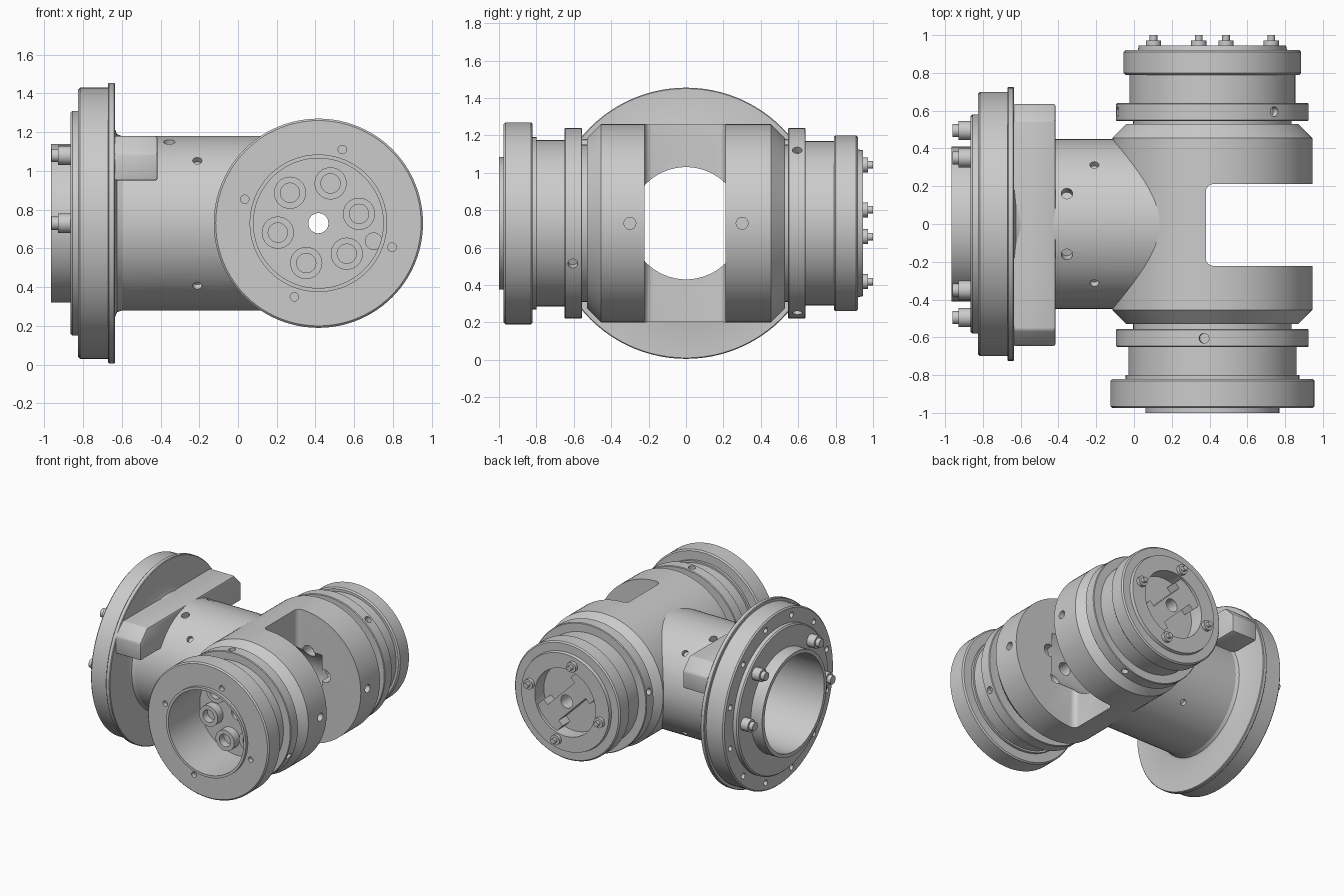
import bpy, bmesh
from math import sin, cos, radians, pi
from mathutils import Vector

if "Cube" in bpy.data.objects:
    bpy.data.objects.remove(bpy.data.objects["Cube"])

AX, AZ, SEG = 0.415, 0.73, 96      # cross axis position, shared axis height


def pt(axis, r, a, t):
    if axis == 'X':
        return Vector((t, r * cos(a), AZ + r * sin(a)))
    return Vector((AX + r * cos(a), t, AZ + r * sin(a)))


def finish(bm, name):
    bmesh.ops.recalc_face_normals(bm, faces=bm.faces)
    me = bpy.data.meshes.new(name)
    bm.to_mesh(me)
    bm.free()
    ob = bpy.data.objects.new(name, me)
    bpy.context.collection.objects.link(ob)
    return ob


def lathe(name, axis, profile):
    """Turn a closed (radius, position) profile about the axis."""
    bm = bmesh.new()
    rings = [[bm.verts.new(pt(axis, r, 2 * pi * i / SEG, t)) for i in range(SEG)]
             for r, t in profile]
    for k, a in enumerate(rings):
        b = rings[(k + 1) % len(rings)]
        for i in range(SEG):
            j = (i + 1) % SEG
            bm.faces.new((a[i], a[j], b[j], b[i]))
    return finish(bm, name)


def rods(name, items, seg=24):
    """One mesh of cylinders, each (start, end, radius)."""
    bm = bmesh.new()
    for p0, p1, r in items:
        p0, p1 = Vector(p0), Vector(p1)
        d = p1 - p0
        m = d.to_track_quat('Z', 'Y').to_matrix().to_4x4()
        m.translation = (p0 + p1) / 2
        bmesh.ops.create_cone(bm, cap_ends=True, segments=seg, radius1=r,
                              radius2=r, depth=d.length, matrix=m)
    return finish(bm, name)


def prism(name, axis, outline, lo, hi):
    """Extrude an outline along X (outline in y,z) or Y (outline in x,z)."""
    bm = bmesh.new()
    f = [(lambda u, v, t: (t, u, v)), (lambda u, v, t: (u, t, v))][axis == 'Y']
    a = [bm.verts.new(f(u, v, lo)) for u, v in outline]
    b = [bm.verts.new(f(u, v, hi)) for u, v in outline]
    bm.faces.new(a)
    bm.faces.new(b)
    for i in range(len(a)):
        j = (i + 1) % len(a)
        bm.faces.new((a[i], a[j], b[j], b[i]))
    return finish(bm, name)


def apply_mod(ob, mod):
    bpy.context.view_layer.objects.active = ob
    bpy.ops.object.modifier_apply(modifier=mod.name)


def boolean(ob, other, op='DIFFERENCE'):
    m = ob.modifiers.new('bool', 'BOOLEAN')
    m.operation, m.object, m.solver = op, other, 'EXACT'
    apply_mod(ob, m)
    bpy.data.objects.remove(other)


def bevel(ob, w, n=3):
    m = ob.modifiers.new('bevel', 'BEVEL')
    m.width, m.segments = w, n
    apply_mod(ob, m)


# T-shaped body: cross barrel plus tube
body = lathe('fork_body', 'Y', [(.052, -.53), (.455, -.53), (.53, -.455),
                                (.53, .455), (.455, .53), (.052, .53)])
boolean(body, rods('tube', [((-.63, 0, AZ), (.34, 0, AZ), .45)], SEG), 'UNION')

# fork slot with rounded floor corners
slot = prism('slot', 'X', [(-.222, -.3), (.212, -.3), (.212, 1.8), (-.222, 1.8)], .38, 1.4)
bevel(slot, .04, 4)
boolean(body, slot)

# stepped bore along the tube
boolean(body, rods('wide_bore', [((-.8, 0, AZ), (-.02, 0, AZ), .38)], SEG))
boolean(body, rods('narrow_bore', [((-.3, 0, AZ), (.6, 0, AZ), .3)], SEG))

# screw holes in the tube, jaw tips and inner jaw faces
holes = []
for sy in (-1, 1):
    holes.append(((.85, sy * .3, AZ), (1.1, sy * .3, AZ), .032))
    holes.append(((-.355, sy * .14, AZ + .36), (-.355, sy * .19, AZ + .5), .03))
    for sz in (-1, 1):
        holes.append(((-.21, sy * .29, AZ + sz * .3), (-.21, sy * .36, AZ + sz * .37), .024))
    for k in range(6):
        a = radians(13 + 60 * k)
        if cos(a) > 0:
            holes.append((pt('Y', .215, a, sy * .19), pt('Y', .215, a, sy * .32), .05))
boolean(body, rods('holes', holes))

# mounting flange with spigot ring
flange = lathe('mounting_flange', 'X', [
    (.38, -.60), (.38, -.965), (.41, -.965), (.41, -.865), (.57, -.865), (.58, -.855),
    (.58, -.825), (.69, -.825), (.70, -.815), (.70, -.67), (.72, -.67), (.725, -.665),
    (.725, -.64), (.72, -.635), (.485, -.635), (.46, -.625), (.45, -.60)])
boolean(flange, rods('rim_holes', [
    (pt('X', .635, radians(15 + 30 * k), -.9), pt('X', .635, radians(15 + 30 * k), -.79), .022)
    for k in range(12)]))

# locating key across the top of the tube, cleared by the bore
key = prism('locating_key', 'X', [(-.645, .95), (.635, .95), (.635, 1.09), (.55, 1.18),
                                  (-.56, 1.18), (-.645, 1.09)], -.64, -.415)
bevel(key, .012, 2)
boolean(key, rods('clearance', [((-.9, 0, AZ), (0, 0, AZ), .43)], SEG))

# flange bolts: head and shank tip
parts = []
for a in (0, 45, 135, 180):
    a = radians(a)
    parts.append(rods('flange_bolt', [
        (pt('X', .495, a, -.85), pt('X', .495, a, -.93), .05),
        (pt('X', .495, a, -.92), pt('X', .495, a, -.962), .034)]))

# front hub: collar, drum, end disc and deep cup
front = lathe('front_hub', 'Y', [
    (.052, -.52), (.42, -.52), (.42, -.555), (.505, -.555), (.51, -.56), (.51, -.645),
    (.505, -.65), (.445, -.65), (.445, -.80), (.46, -.80), (.46, -.82), (.53, -.82),
    (.54, -.83), (.54, -.965), (.53, -.975), (.355, -.975), (.355, -1.0), (.335, -1.0),
    (.335, -.60), (.052, -.60)])
cuts = [(pt('Y', .40, radians(72 + 90 * k), -1.05), pt('Y', .40, radians(72 + 90 * k), -.94), .022)
        for k in range(4)]
cuts += [(pt('Y', .47, radians(a), -.605), pt('Y', .6, radians(a), -.605), .026)
         for a in (-25, 95, 215)]
boolean(front, rods('front_holes', cuts))

# six socket heads and a plug inside the cup
heads, socks = [], []
for k in range(6):
    a = radians(13 + 60 * k)
    heads.append((pt('Y', .215, a, -.59), pt('Y', .215, a, -.67), .083))
    socks.append((pt('Y', .215, a, -.61), pt('Y', .215, a, -.75), .05))
sleeves = rods('cup_bolts', heads, 32)
boolean(sleeves, rods('sockets', socks))
parts.append(sleeves)
parts.append(rods('cup_plug', [(pt('Y', .30, radians(-18), -.59),
                                pt('Y', .30, radians(-18), -.65), .045)]))

# rear hub: collar, drum, end disc and shallow recess
rear = lathe('rear_hub', 'Y', [
    (.052, .52), (.42, .52), (.42, .545), (.505, .545), (.51, .55), (.51, .635),
    (.505, .64), (.44, .64), (.44, .79), (.46, .79), (.47, .80), (.47, .91), (.46, .92),
    (.395, .92), (.39, .945), (.27, .945), (.27, .83), (.052, .83)])
boolean(rear, rods('rear_holes', [
    (pt('Y', .47, radians(a), .595), pt('Y', .6, radians(a), .595), .026)
    for a in (50, 170, 290)]))

# H-shaped bridge in the rear recess, set diagonally
def turned(u, v, a=radians(135)):
    return AX + u * cos(a) - v * sin(a), AZ + u * sin(a) + v * cos(a)


L, W, E, F = .265, .07, .17, .12
outline = [(-L, -F), (-E, -F), (-E, -W), (E, -W), (E, -F), (L, -F),
           (L, F), (E, F), (E, W), (-E, W), (-E, F), (-L, F)]
bridge = prism('rear_bridge', 'Y', [turned(u, v) for u, v in outline], .82, .925)
boolean(bridge, rods('axle_hole', [((AX, .7, AZ), (AX, 1.1, AZ), .052)], 48))

# rear bolts
for k in range(4):
    a = radians(13 + 90 * k)
    parts.append(rods('rear_bolt', [
        (pt('Y', .32, a, .93), pt('Y', .32, a, .972), .04),
        (pt('Y', .32, a, .96), pt('Y', .32, a, 1.0), .02)]))

# smooth shading with crisp edges
bpy.ops.object.select_all(action='DESELECT')
for ob in [body, flange, key, front, rear, bridge] + parts:
    ob.select_set(True)
bpy.context.view_layer.objects.active = body
bpy.ops.object.shade_smooth_by_angle(angle=radians(30))
